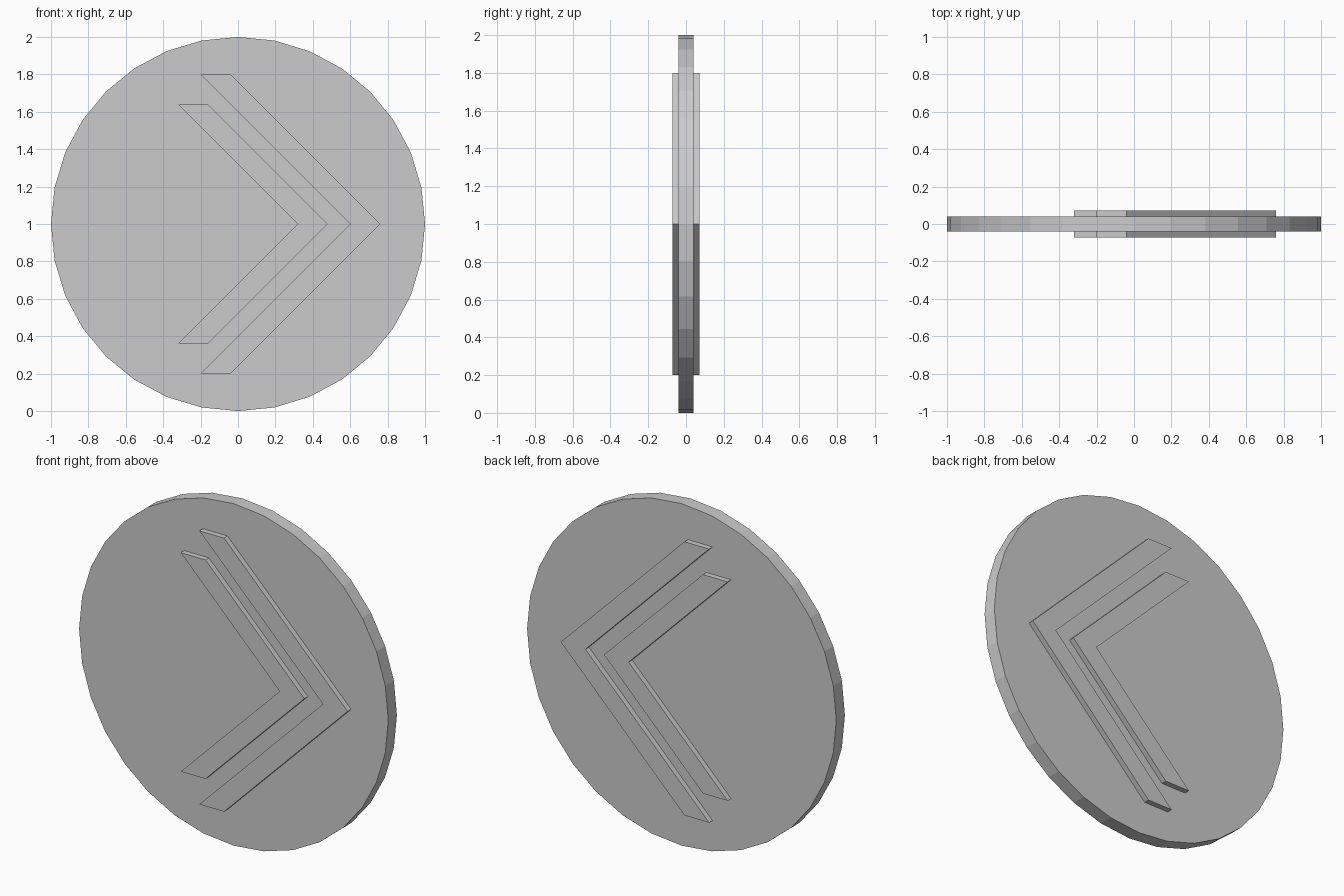
import bpy, bmesh
from math import sin, cos, tau

if "Cube" in bpy.data.objects:
    bpy.data.objects.remove(bpy.data.objects["Cube"])


def prism(name, outline, half_depth):
    """Extrude an XZ outline symmetrically along y."""
    bm = bmesh.new()
    face = bm.faces.new([bm.verts.new((x, -half_depth, z)) for x, z in outline])
    ext = bmesh.ops.extrude_face_region(bm, geom=[face])
    verts = [g for g in ext["geom"] if isinstance(g, bmesh.types.BMVert)]
    bmesh.ops.translate(bm, verts=verts, vec=(0, 2 * half_depth, 0))
    bmesh.ops.recalc_face_normals(bm, faces=bm.faces[:])
    mesh = bpy.data.meshes.new(name)
    bm.to_mesh(mesh)
    bm.free()
    obj = bpy.data.objects.new(name, mesh)
    bpy.context.collection.objects.link(obj)
    return obj


def chevron(name, tip_x, height):
    """Right-pointing chevron with 45 degree arms, raised on both disc faces."""
    w, back = 0.16, tip_x - height
    prism(name, [(back - w, 1 + height), (tip_x - w, 1), (back - w, 1 - height),
                 (back, 1 - height), (tip_x, 1), (back, 1 + height)], 0.072)


# Round sign plate, 32 flat sides
prism("sign_disc", [(cos(tau * i / 32), 1 + sin(tau * i / 32)) for i in range(32)], 0.04)

# Two nested arrows showing on front and back
chevron("outer_chevron", 0.76, 0.80)
chevron("inner_chevron", 0.48, 0.64)
